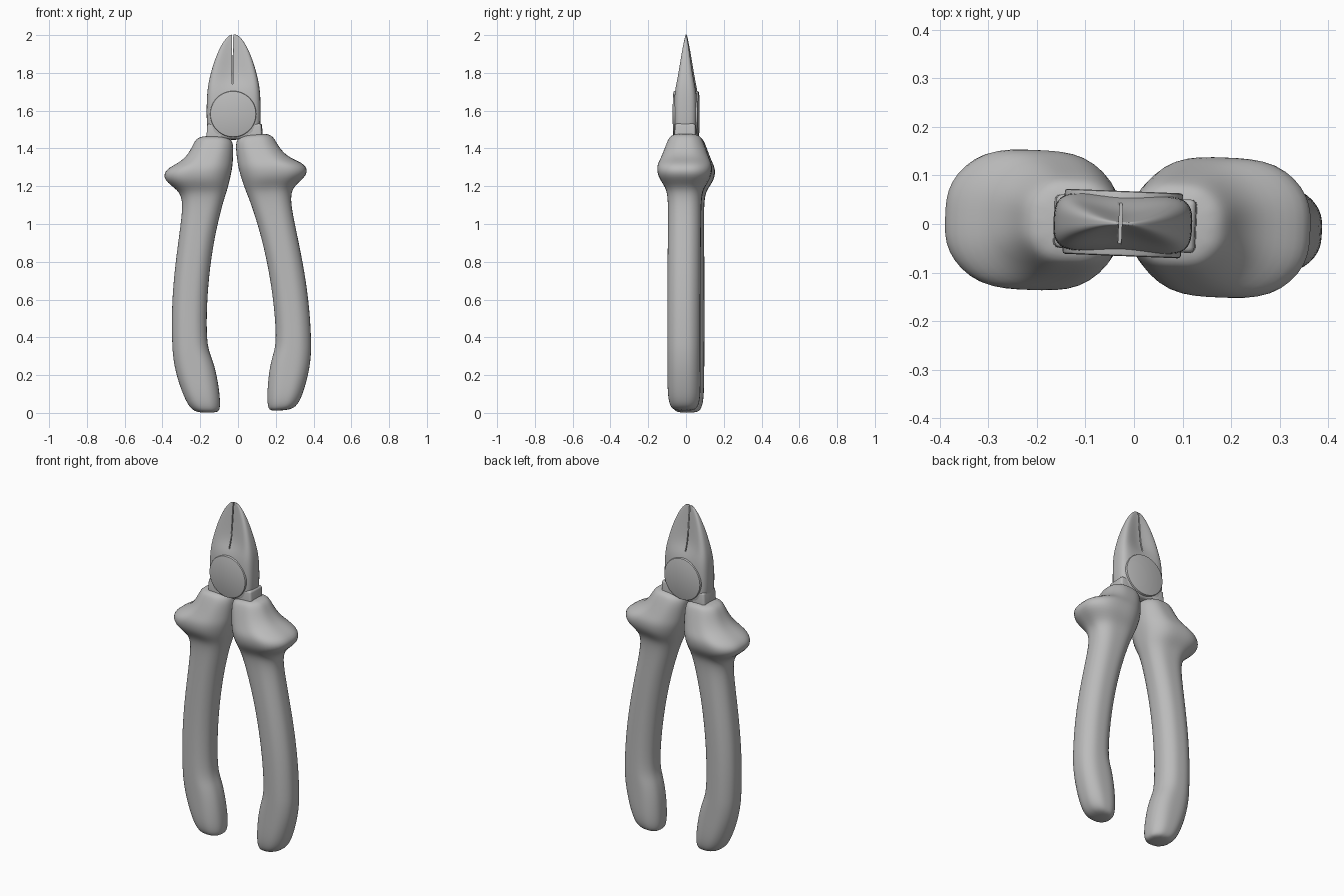
import bpy, bmesh, math
from mathutils import Matrix, Vector

cube = bpy.data.objects.get("Cube")
if cube:
    bpy.data.objects.remove(cube, do_unlink=True)

steel = bpy.data.materials.new("plain_grey")
steel.use_nodes = True
GREY = (0.5, 0.5, 0.5, 1)
steel.diffuse_color = GREY
steel.node_tree.nodes["Principled BSDF"].inputs["Base Color"].default_value = GREY

TURN = Matrix.Rotation(-0.04, 4, "Z")   # the whole tool is turned slightly
CENTRE = -0.023                         # x of the jaw joint


def finish(bm, name, subdiv=0):
    """Turn a bmesh into a smooth shaded object."""
    bmesh.ops.transform(bm, matrix=TURN, verts=bm.verts)
    bmesh.ops.recalc_face_normals(bm, faces=bm.faces)
    mesh = bpy.data.meshes.new(name)
    bm.to_mesh(mesh)
    bm.free()
    mesh.materials.append(steel)
    obj = bpy.data.objects.new(name, mesh)
    bpy.context.collection.objects.link(obj)
    bpy.ops.object.select_all(action="DESELECT")
    bpy.context.view_layer.objects.active = obj
    obj.select_set(True)
    if subdiv:
        mod = obj.modifiers.new("smooth", "SUBSURF")
        mod.levels = mod.render_levels = subdiv
        bpy.ops.object.modifier_apply(modifier=mod.name)
    bpy.ops.object.shade_smooth_by_angle(angle=math.radians(40))
    return obj


def loft(rings):
    """Skin a stack of closed rings and cap both ends."""
    bm = bmesh.new()
    rows = [[bm.verts.new(p) for p in ring] for ring in rings]
    n = len(rows[0])
    for low, high in zip(rows, rows[1:]):
        for i in range(n):
            j = (i + 1) % n
            bm.faces.new((low[i], low[j], high[j], high[i]))
    bm.faces.new(rows[0])
    bm.faces.new(rows[-1])
    return bm


def grip_ring(z, x0, x1, d):
    """Chamfered rectangle between x0 and x1, half depth d."""
    cx, hx = (x0 + x1) / 2, (x1 - x0) / 2
    c = min(d, hx) * 0.5
    a, b = hx - c, d - c
    pts = [(hx, -b), (hx, 0), (hx, b), (a, d), (0, d), (-a, d)]
    pts += [(-x, -y) for x, y in pts]
    return [Vector((cx + x, y, z)) for x, y in pts]


def head_ring(z, hx, d, mid):
    """Jaw section, pinched to half depth mid where the blades meet."""
    q = [(hx, 0), (hx, d * 0.6), (hx * 0.84, d), (hx * 0.42, (d + mid) / 2)]
    half = q + [(0, mid)] + [(-x, y) for x, y in reversed(q[1:])]
    pts = half + [(-x, -y) for x, y in half]
    return [Vector((CENTRE + x, y, z)) for x, y in pts]


# Grip: height, outer x, inner x, half depth
GRIP = [
    (0.0, -0.21, -0.11, 0.05), (0.02, -0.25, -0.095, 0.075),
    (0.08, -0.285, -0.095, 0.087), (0.2, -0.327, -0.112, 0.087),
    (0.29, -0.343, -0.138, 0.087), (0.35, -0.348, -0.165, 0.087),
    (0.52, -0.352, -0.168, 0.087), (0.72, -0.34, -0.156, 0.087),
    (0.92, -0.314, -0.127, 0.087), (1.06, -0.295, -0.094, 0.087),
    (1.13, -0.295, -0.075, 0.09), (1.18, -0.315, -0.058, 0.1),
    (1.23, -0.395, -0.045, 0.14), (1.29, -0.39, -0.032, 0.148),
    (1.33, -0.295, -0.028, 0.13), (1.39, -0.25, -0.025, 0.108),
    (1.44, -0.23, -0.028, 0.09), (1.468, -0.2, -0.06, 0.07),
]
rings = [grip_ring(*s) for s in GRIP]
finish(loft(rings), "right_grip", 2)

# The other grip is the mirrored one, swung open about the joint
SWING = 0.072
mirrored = [[Vector((-p.x + 0.065 - SWING * p.z, p.y, p.z - SWING * p.x))
             for p in ring] for ring in rings]
finish(loft(mirrored), "left_grip", 2)

# Head with both jaws: height, half width, half depth, depth at the blades
HEAD = [
    (1.445, 0.1, 0.045, 0.045), (1.465, 0.135, 0.057, 0.057),
    (1.55, 0.144, 0.061, 0.061), (1.67, 0.142, 0.061, 0.061),
    (1.73, 0.136, 0.054, 0.046), (1.78, 0.126, 0.045, 0.02),
    (1.87, 0.101, 0.03, 0.012), (1.95, 0.065, 0.015, 0.007),
    (1.99, 0.035, 0.006, 0.004), (2.004, 0.014, 0.003, 0.003),
]
head = finish(loft([head_ring(*s) for s in HEAD]), "cutting_head", 2)


def box(name, x, z, size, bevel=0.0, tilt=0.0):
    bm = bmesh.new()
    bmesh.ops.create_cube(bm, size=1)
    bmesh.ops.scale(bm, vec=size, verts=bm.verts)
    if bevel:
        bmesh.ops.bevel(bm, geom=bm.edges[:], offset=bevel, segments=3,
                        profile=0.5, affect="EDGES")
    bmesh.ops.rotate(bm, matrix=Matrix.Rotation(tilt, 3, "Y"), verts=bm.verts)
    bmesh.ops.translate(bm, vec=(x, 0, z), verts=bm.verts)
    return finish(bm, name)


# Thin slit between the two blades
slit = box("slit_cutter", CENTRE - 0.005, 1.9, (0.006, 0.3, 0.32))
slit.hide_render = True
cut = head.modifiers.new("slit", "BOOLEAN")
cut.operation, cut.object, cut.solver = "DIFFERENCE", slit, "EXACT"
bpy.context.view_layer.objects.active = head
bpy.ops.object.modifier_apply(modifier=cut.name)
bpy.data.objects.remove(slit, do_unlink=True)

# Shanks running from the head into the grips
for name, side in (("right_shank", -1), ("left_shank", 1)):
    box(name, -0.018 + side * 0.105, 1.45, (0.085, 0.11, 0.16), 0.012, side * -0.05)

# Flat round joint plate showing on both faces
bm = bmesh.new()
bmesh.ops.create_cone(bm, cap_ends=True, segments=48, radius1=0.122,
                      radius2=0.122, depth=0.134)
rims = [e for e in bm.edges if abs(e.verts[0].co.z - e.verts[1].co.z) < 0.01]
bmesh.ops.bevel(bm, geom=rims, offset=0.006, segments=2, profile=0.5, affect="EDGES")
bmesh.ops.rotate(bm, matrix=Matrix.Rotation(math.pi / 2, 3, "X"), verts=bm.verts)
bmesh.ops.translate(bm, vec=(CENTRE, 0, 1.582), verts=bm.verts)
finish(bm, "joint_plate")
